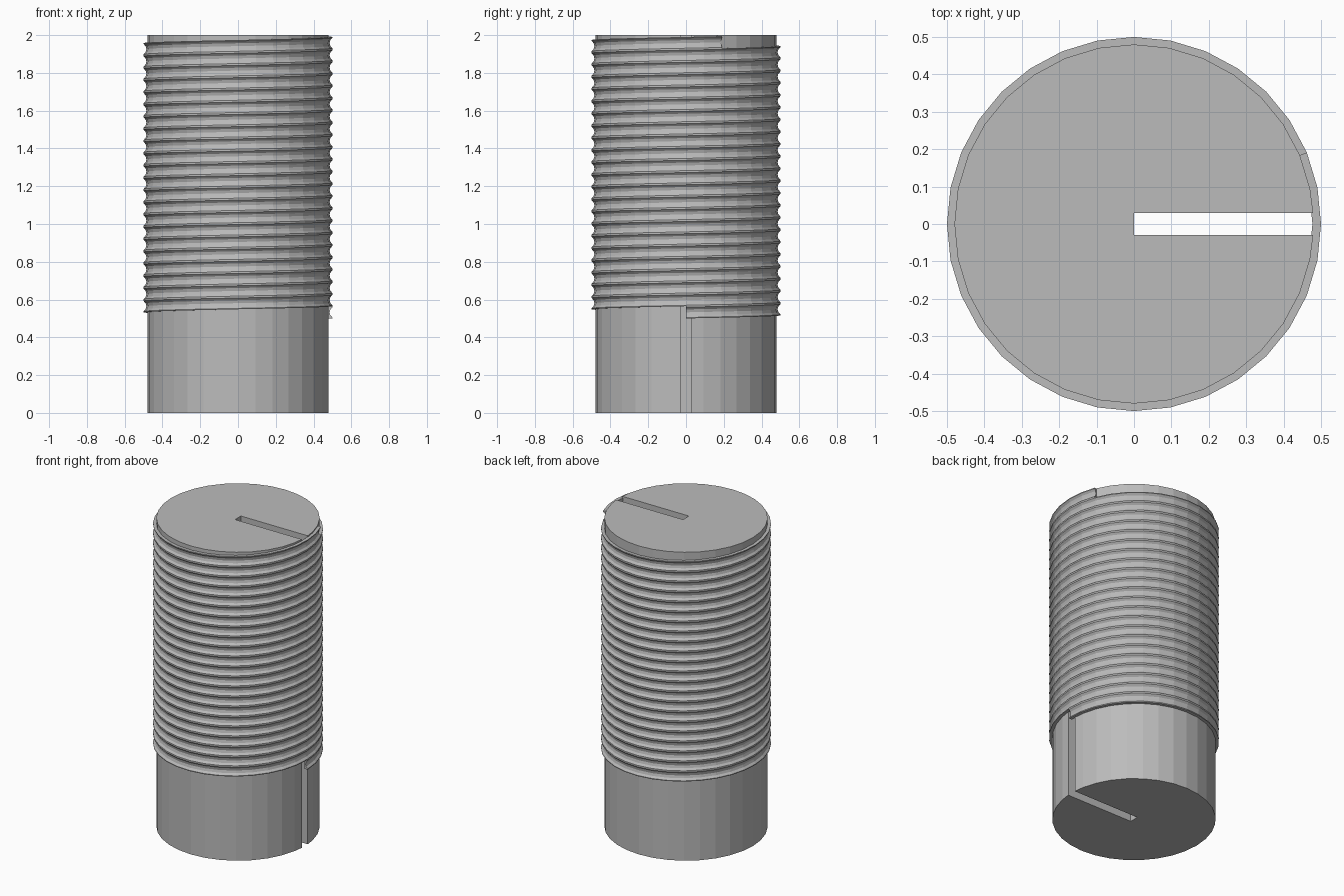
import bpy, bmesh, math

cube = bpy.data.objects.get("Cube")
if cube:
    bpy.data.objects.remove(cube, do_unlink=True)

SEGMENTS = 32
HEIGHT = 2.0
CORE_RADIUS = 0.48
SLOT_HALF = 0.03
PITCH = 0.0648
THREAD_START = 0.5
THREAD_STEPS = 22 * SEGMENTS + 2

grey = bpy.data.materials.new("steel grey")
grey.use_nodes = True
colour = (0.5, 0.5, 0.5, 1.0)
grey.diffuse_color = colour
grey.node_tree.nodes["Principled BSDF"].inputs["Base Color"].default_value = colour


def make_object(name, bm):
    bmesh.ops.recalc_face_normals(bm, faces=bm.faces)
    mesh = bpy.data.meshes.new(name)
    bm.to_mesh(mesh)
    bm.free()
    mesh.materials.append(grey)
    obj = bpy.data.objects.new(name, mesh)
    bpy.context.collection.objects.link(obj)
    return obj


# Core: a round bar with a narrow slot from its axis to its side, all the way down
lip = math.sqrt(CORE_RADIUS ** 2 - SLOT_HALF ** 2)
outline = [(0, -SLOT_HALF), (0, SLOT_HALF), (lip, SLOT_HALF)]
for i in range(1, SEGMENTS):
    a = math.tau * i / SEGMENTS
    outline.append((CORE_RADIUS * math.cos(a), CORE_RADIUS * math.sin(a)))
outline.append((lip, -SLOT_HALF))

bm = bmesh.new()
base = bm.faces.new([bm.verts.new((x, y, 0)) for x, y in outline])
top = bmesh.ops.extrude_face_region(bm, geom=[base], use_keep_orig=True)
bmesh.ops.translate(bm, vec=(0, 0, HEIGHT),
                    verts=[v for v in top["geom"] if isinstance(v, bmesh.types.BMVert)])
make_object("slotted_core", bm)

# Thread: a hollow-faced strip wound around the core, closed at both ends
profile = [(0.477, 0), (0.5, 0), (0.5, 0.005), (0.489, 0.017), (0.485, PITCH / 2),
           (0.489, PITCH - 0.017), (0.5, PITCH - 0.005), (0.5, PITCH), (0.477, PITCH)]
bm = bmesh.new()
rings = []
for i in range(THREAD_STEPS + 1):
    a = math.tau * i / SEGMENTS
    rise = THREAD_START + PITCH * i / SEGMENTS
    rings.append([bm.verts.new((r * math.cos(a), r * math.sin(a), rise + z))
                  for r, z in profile])
for lower, upper in zip(rings, rings[1:]):
    for j in range(len(profile)):
        k = (j + 1) % len(profile)
        bm.faces.new((lower[j], upper[j], upper[k], lower[k]))
bm.faces.new(rings[0])
bm.faces.new(rings[-1])
make_object("screw_thread", bm)
